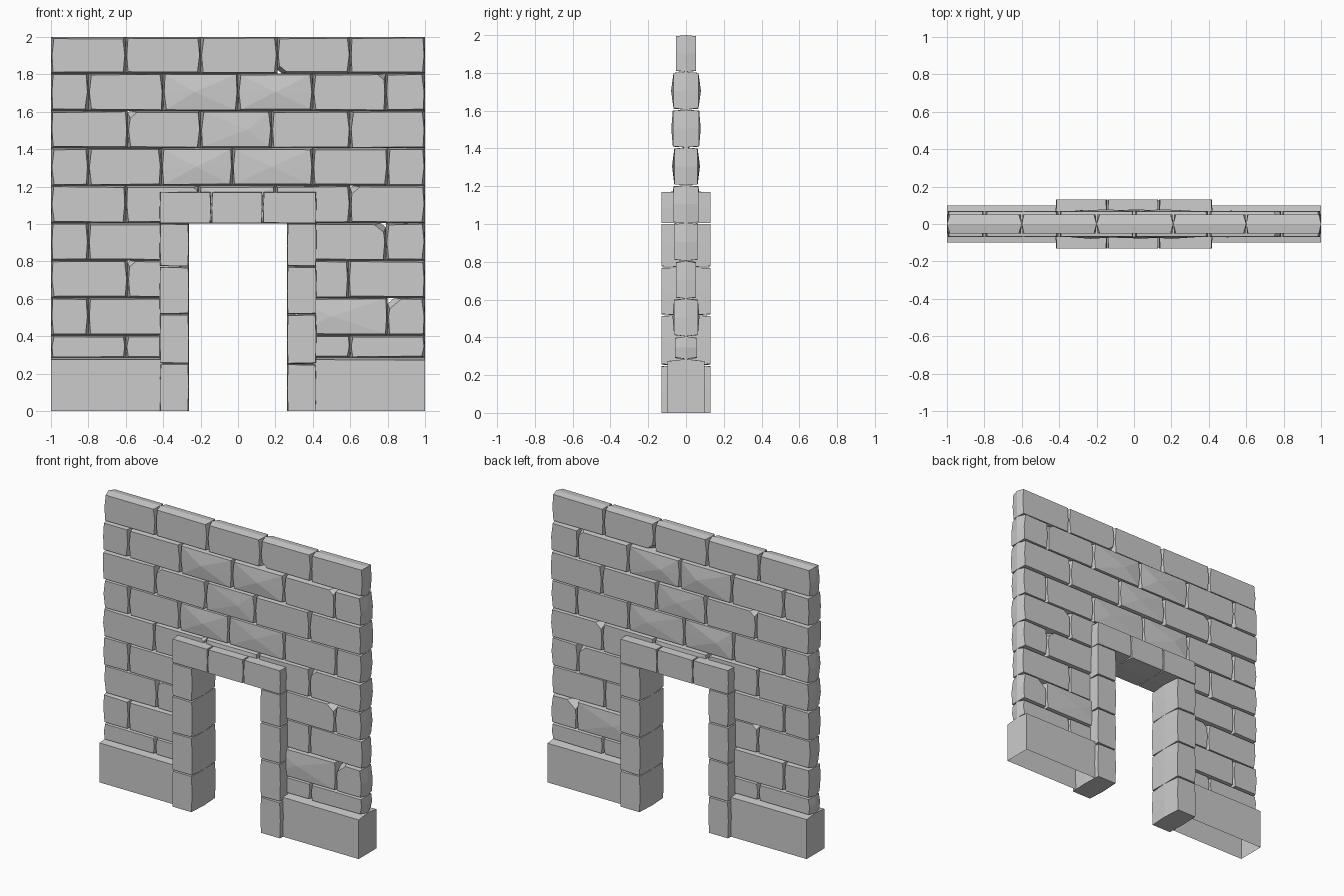
import bpy
import bmesh
import random
from mathutils import Vector

random.seed(4)
if "Cube" in bpy.data.objects:
    bpy.data.objects.remove(bpy.data.objects["Cube"], do_unlink=True)

stone = bpy.data.materials.new("grey stone")
stone.use_nodes = True
GREY = (0.6, 0.6, 0.6, 1.0)
stone.diffuse_color = GREY
stone.node_tree.nodes["Principled BSDF"].inputs["Base Color"].default_value = GREY


def finish(bm, name):
    bmesh.ops.recalc_face_normals(bm, faces=bm.faces)
    mesh = bpy.data.meshes.new(name)
    bm.to_mesh(mesh)
    bm.free()
    mesh.materials.append(stone)
    obj = bpy.data.objects.new(name, mesh)
    bpy.context.collection.objects.link(obj)
    return obj


def cut_corner(bm, point, normal):
    """Slice a chip off a stone and close the cut."""
    geom = bm.verts[:] + bm.edges[:] + bm.faces[:]
    bmesh.ops.bisect_plane(bm, geom=geom, plane_co=point, plane_no=normal, clear_outer=True)
    rim = [e for e in bm.edges if e.is_boundary]
    if rim:
        bmesh.ops.holes_fill(bm, edges=rim)


def add_stone(name, x0, x1, z0, z1, depth, rough_x=0.018, rough_z=0.009,
              chip=None, bulge=0.0, open_bottom=False):
    """Stone that is widest at its middle plane and tapers to both faces."""
    bm = bmesh.new()
    zm = (z0 + z1) / 2
    full = [(x0, z0), (x1, z0), (x1, zm), (x1, z1), (x0, z1), (x0, zm)]
    signs = [(1, 1), (-1, 1), (-1, 0), (-1, -1), (1, -1), (1, 0)]
    small = []
    for (x, z), (sx, sz) in zip(full, signs):
        inset = rough_x * (random.uniform(0.5, 1.0) if sz else 0.3)
        small.append((x + sx * inset, z + sz * rough_z * random.uniform(0.5, 1.1)))
    rings = []
    for y, outline in ((-depth, small), (0, full), (depth, small)):
        rings.append([bm.verts.new((x, y, z)) for x, z in outline])
    for a, b in zip(rings, rings[1:]):
        for i in range(6):
            j = (i + 1) % 6
            face = bm.faces.new((a[i], a[j], b[j], b[i]))
            if open_bottom and i == 0:
                bm.faces.remove(face)
    caps = [bm.faces.new(rings[0]), bm.faces.new(rings[-1])]
    if chip:
        sx, sz, size = chip
        corner_x = x1 if sx > 0 else x0
        corner_z = z1 if sz > 0 else z0
        for side in (-1, 1):
            point = Vector((corner_x - sx * size, side * depth, corner_z - sz * rough_z))
            cut_corner(bm, point, Vector((sx, side * 0.7, sz * 1.2)).normalized())
    elif bulge:
        poked = bmesh.ops.poke(bm, faces=caps)
        for v in poked["verts"]:
            v.co.y += bulge if v.co.y > 0 else -bulge
            v.co.x += (x1 - x0) * random.uniform(-0.2, 0.2)
    return finish(bm, name)


# Wall courses: bottom, top, half depth, joint positions
COURSES = [
    (0.285, 0.405, 0.058, [-1, -0.6, -0.3, None, 0.3, 0.6, 1]),
    (0.405, 0.605, 0.063, [-1, -0.8, -0.3, None, 0.3, 0.8, 1]),
    (0.605, 0.805, 0.052, [-1, -0.59, -0.3, None, 0.3, 0.59, 1]),
    (0.805, 1.005, 0.062, [-1, -0.8, -0.3, None, 0.3, 0.79, 1]),
    (1.005, 1.205, 0.066, [-1, -0.6, -0.21, 0.2, 0.6, 1]),
    (1.205, 1.405, 0.062, [-1, -0.8, -0.41, -0.03, 0.4, 0.8, 1]),
    (1.405, 1.605, 0.07, [-1, -0.59, -0.2, 0.18, 0.6, 1]),
    (1.605, 1.805, 0.066, [-1, -0.8, -0.4, 0, 0.4, 0.79, 1]),
    (1.805, 2.0, 0.052, [-1, -0.6, -0.2, 0.21, 0.6, 1]),
]
# Chipped corners and swollen faces, keyed by course and stone
CHIPS = {
    (1, 5): (-1, 1, 0.07), (2, 1): (-1, 1, 0.04), (3, 4): (1, 1, 0.06),
    (4, 1): (1, 1, 0.03), (4, 4): (-1, 1, 0.05), (6, 1): (-1, 1, 0.05),
    (7, 4): (1, 1, 0.04), (8, 3): (-1, -1, 0.05),
}
BULGES = {(1, 4): 0.008, (4, 2): 0.014, (5, 2): 0.012, (5, 3): 0.008,
          (6, 2): 0.008, (7, 2): 0.013, (7, 3): 0.013}

for row, (z0, z1, depth, joints) in enumerate(COURSES):
    for col, (x0, x1) in enumerate(zip(joints, joints[1:])):
        if x0 is None or x1 is None:
            continue
        key = (row, col)
        add_stone(f"wall_stone_{row + 1}_{col + 1}", x0, x1, z0, z1, depth,
                  chip=CHIPS.get(key), bulge=BULGES.get(key, 0))

# Plinths and door jambs on both sides
JAMB_JOINTS = [0, 0.252, 0.517, 0.772, 1.003]
for side, label in ((1, "left"), (-1, "right")):
    x0, x1 = sorted((side * 0.4, side * 1.0))
    plinth = add_stone(f"{label}_plinth", x0, x1, 0, 0.285, 0.098,
                       rough_x=0, rough_z=0.012, open_bottom=True)
    for v in plinth.data.vertices:
        if v.co.z < 0.1:
            v.co.z = 0
    x0, x1 = sorted((side * 0.261, side * 0.42))
    for i, (z0, z1) in enumerate(zip(JAMB_JOINTS, JAMB_JOINTS[1:])):
        jamb = add_stone(f"{label}_jamb_stone_{i + 1}", x0, x1, z0, z1, 0.13,
                         rough_x=0.008, rough_z=0.006)
        if i == 0:
            for v in jamb.data.vertices:
                if v.co.z < 0.1:
                    v.co.z = 0

# Lintel over the doorway
LINTEL_JOINTS = [-0.42, -0.143, 0.132, 0.42]
for i, (x0, x1) in enumerate(zip(LINTEL_JOINTS, LINTEL_JOINTS[1:])):
    add_stone(f"lintel_stone_{i + 1}", x0, x1, 1.003, 1.172, 0.13,
              rough_x=0.008, rough_z=0.004)
